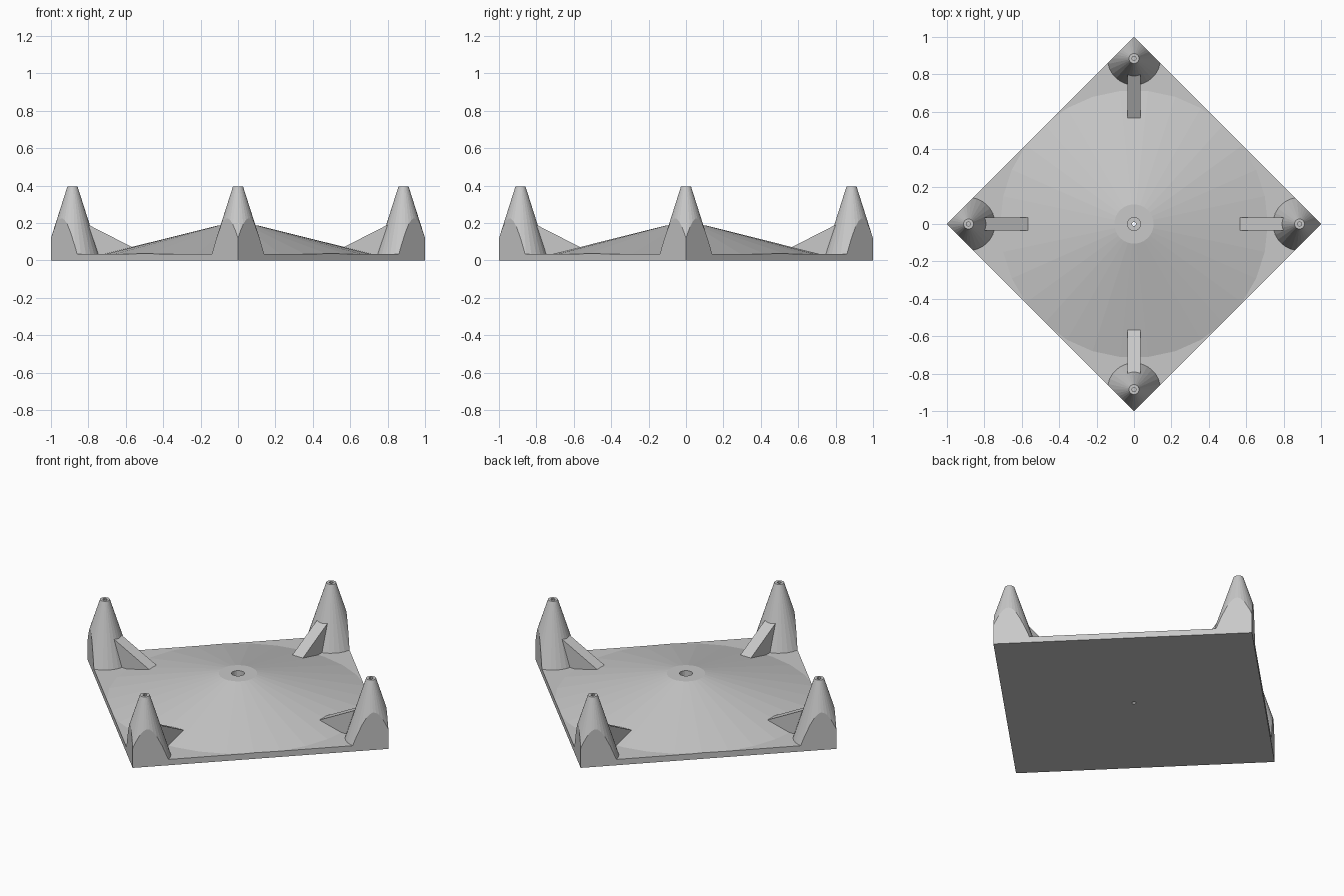
import bpy, bmesh, math
from mathutils import Matrix

if "Cube" in bpy.data.objects:
    bpy.data.objects.remove(bpy.data.objects["Cube"])

grey = bpy.data.materials.new("light grey")
grey.diffuse_color = (0.58, 0.58, 0.58, 1)
grey.use_nodes = True
grey.node_tree.nodes["Principled BSDF"].inputs["Base Color"].default_value = grey.diffuse_color


def make(name, bm):
    bmesh.ops.recalc_face_normals(bm, faces=bm.faces)
    me = bpy.data.meshes.new(name)
    bm.to_mesh(me)
    bm.free()
    me.materials.append(grey)
    ob = bpy.data.objects.new(name, me)
    bpy.context.collection.objects.link(ob)
    return ob


def frustum(name, x, y, r0, z0, r1, z1, sides=30, turn=math.pi / 2):
    bm = bmesh.new()
    bmesh.ops.create_cone(bm, cap_ends=True, segments=sides, radius1=r0, radius2=r1,
                          depth=z1 - z0,
                          matrix=Matrix.Translation((x, y, (z0 + z1) / 2)) @ Matrix.Rotation(turn, 4, 'Z'))
    return make(name, bm)


def gusset(name, angle):
    # triangular rib, extruded across its width then turned to its corner
    bm = bmesh.new()
    pts = [(0.447, 0.01), (0.85, 0.01), (0.85, 0.216)]
    face = bm.faces.new([bm.verts.new((x, -0.035, z)) for x, z in pts])
    ext = bmesh.ops.extrude_face_region(bm, geom=[face])
    bmesh.ops.translate(bm, vec=(0, 0.07, 0),
                        verts=[v for v in ext["geom"] if isinstance(v, bmesh.types.BMVert)])
    bmesh.ops.transform(bm, matrix=Matrix.Rotation(angle, 4, 'Z'), verts=bm.verts)
    return make(name, bm)


def combine(target, tool, op):
    mod = target.modifiers.new("cut", 'BOOLEAN')
    mod.operation, mod.object, mod.solver = op, tool, 'EXACT'
    bpy.context.view_layer.objects.active = target
    bpy.ops.object.modifier_apply(modifier=mod.name)
    bpy.data.objects.remove(tool)


# oversized slab and shallow cone, trimmed later
body = frustum("corner_post_stand", 0, 0, 1.2, -0.1, 1.2, 0.035, 4)
combine(body, frustum("shallow_cone", 0, 0, 0.721, 0.0335, 0.105, 0.187), 'UNION')

# corner posts with ribs towards the centre
corners = [i * math.pi / 2 for i in range(4)]
for a in corners:
    x, y = 0.885 * math.cos(a), 0.885 * math.sin(a)
    combine(body, frustum("post", x, y, 0.150, 0.01, 0.027, 0.395), 'UNION')
    combine(body, gusset("rib", a), 'UNION')

# trim everything to the diamond outline
combine(body, frustum("outline", 0, 0, 1, 0, 1, 1, 4), 'INTERSECT')

# centre hole with wide upper bore, and pin holes in the posts
combine(body, frustum("wide_bore", 0, 0, 0.035, 0.11, 0.035, 0.3, 16), 'DIFFERENCE')
combine(body, frustum("through_hole", 0, 0, 0.012, -0.1, 0.012, 0.2, 8), 'DIFFERENCE')
for a in corners:
    x, y = 0.885 * math.cos(a), 0.885 * math.sin(a)
    combine(body, frustum("pin_hole", x, y, 0.012, 0.3, 0.012, 0.5, 8), 'DIFFERENCE')
